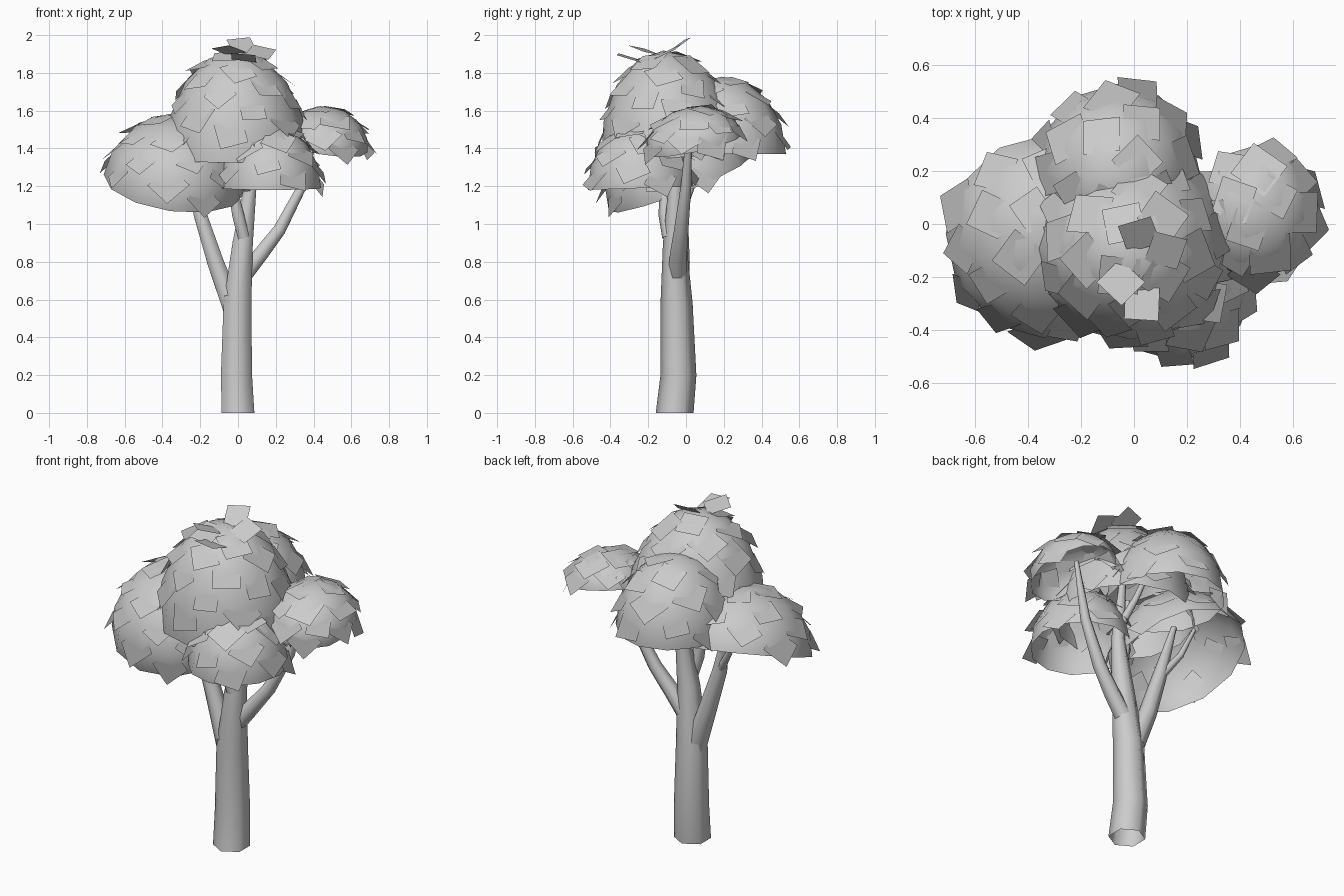
import bpy, bmesh, math, random
from mathutils import Vector, Matrix, Euler

if "Cube" in bpy.data.objects:
    bpy.data.objects.remove(bpy.data.objects["Cube"])

random.seed(4)


def finish(bm, name, normals=None):
    mesh = bpy.data.meshes.new(name)
    bm.to_mesh(mesh)
    bm.free()
    ob = bpy.data.objects.new(name, mesh)
    bpy.context.collection.objects.link(ob)
    for p in mesh.polygons:
        p.use_smooth = True
    if normals:
        mesh.normals_split_custom_set_from_vertices(normals)
    return ob


def tube(name, path, sides=6):
    """Open tapered tube through (x, y, z, radius) points."""
    bm = bmesh.new()
    pts = [Vector(p[:3]) for p in path]
    rings = []
    for i, p in enumerate(pts):
        t = pts[min(i + 1, len(pts) - 1)] - pts[max(i - 1, 0)]
        if p.z == 0:
            t = Vector((0, 0, 1))
        q = Vector((0, 0, 1)).rotation_difference(t.normalized())
        ring = []
        for k in range(sides):
            a = math.pi / 2 + math.tau * k / sides
            ring.append(bm.verts.new(p + q @ Vector((math.cos(a), math.sin(a), 0)) * path[i][3]))
        rings.append(ring)
    for a, b in zip(rings, rings[1:]):
        for k in range(sides):
            j = (k + 1) % sides
            bm.faces.new((a[k], a[j], b[j], b[k]))
    return finish(bm, name)


def card(bm, pos, normal, size, spin):
    """Square leaf card."""
    m = normal.to_track_quat('Z', 'Y').to_matrix() @ Matrix.Rotation(spin, 3, 'Z')
    h = size / 2
    bm.faces.new([bm.verts.new(pos + m @ Vector((x, y, 0)))
                  for x, y in ((-h, -h), (h, -h), (h, h), (-h, h))])


def canopy(name, center, radii, tilt, cards, segs=12, rows=4):
    """Hollow dome shell plus half-buried leaf cards shaded like the dome."""
    bm = bmesh.new()
    rot = Euler([math.radians(a) for a in tilt]).to_matrix()
    c, r = Vector(center), Vector(radii)
    normals = []

    def point(a, e):
        n = Vector((math.cos(a) * math.cos(e), math.sin(a) * math.cos(e), math.sin(e)))
        nor = rot @ Vector((n.x / r.x, n.y / r.y, n.z / r.z))
        return c + rot @ (n * r), nor.normalized()

    def vert(a, e):
        pos, nor = point(a, e)
        normals.append(nor)
        return bm.verts.new(pos)

    rings = [[vert(math.tau * k / segs, math.pi / 2 * i / rows) for k in range(segs)]
             for i in range(rows)]
    top = vert(0, math.pi / 2)
    for k in range(segs):
        j = (k + 1) % segs
        for a, b in zip(rings, rings[1:]):
            bm.faces.new((a[k], a[j], b[j], b[k]))
        bm.faces.new((rings[-1][k], rings[-1][j], top))
    # leaf cards on a golden spiral, flatter than the dome so the lower edge pokes out
    for i in range(cards):
        e = math.asin(0.08 + 0.9 * (i + 0.5) / cards)
        pos, nor = point(i * 2.39996 + 0.4, e)
        jitter = Vector([random.uniform(-0.12, 0.12) for _ in range(3)])
        lean = (nor + Vector((0, 0, random.uniform(0.3, 0.6))) + jitter).normalized()
        card(bm, pos - nor * 0.008, lean, random.uniform(0.12, 0.16), random.uniform(0, math.tau))
        normals.extend([nor] * 4)
    return finish(bm, name, normals)


# Trunk and branches
tube("trunk", [(0, -0.06, 0, 0.1), (-0.008, -0.04, 0.2, 0.095), (-0.003, -0.05, 0.58, 0.085),
               (0.025, -0.06, 0.9, 0.062), (0.065, -0.055, 1.2, 0.038), (0.05, -0.03, 1.6, 0.015)])
tube("left_branch", [(-0.03, -0.05, 0.56, 0.06), (-0.12, -0.03, 0.8, 0.05),
                     (-0.2, -0.03, 1.05, 0.04), (-0.28, 0, 1.38, 0.015)])
tube("left_twig", [(-0.2, -0.03, 1.05, 0.025), (-0.3, 0.03, 1.2, 0.018), (-0.38, 0.05, 1.38, 0.01)])
tube("right_branch", [(0.04, -0.045, 0.74, 0.05), (0.12, -0.04, 0.84, 0.045),
                      (0.22, -0.025, 0.97, 0.038), (0.34, 0.0, 1.2, 0.028), (0.42, 0.02, 1.52, 0.013)])
tube("front_branch", [(0.03, -0.09, 0.93, 0.036), (0.0, -0.11, 1.05, 0.036),
                      (-0.03, -0.11, 1.2, 0.028), (-0.04, -0.1, 1.5, 0.012)])
tube("back_branch", [(0.06, -0.045, 1.28, 0.025), (0.03, 0.05, 1.42, 0.018), (0.0, 0.15, 1.6, 0.01)])

# Foliage domes
canopy("top_foliage", (-0.01, -0.08, 1.35), (0.38, 0.37, 0.57), (4, 0, 0), 34)
canopy("left_foliage", (-0.34, -0.035, 1.21), (0.375, 0.4, 0.37), (21, 8, 0), 24)
canopy("front_foliage", (0.17, -0.24, 1.19), (0.27, 0.28, 0.34), (2, 0, 0), 20)
canopy("right_foliage", (0.46, 0.045, 1.42), (0.23, 0.26, 0.2), (12, 10, 0), 18)
canopy("back_foliage", (-0.06, 0.19, 1.37), (0.31, 0.34, 0.41), (0, 0, 0), 22)

# Upright leaves on the crown
bm = bmesh.new()
for x, y, z, s in ((0.02, -0.04, 1.945, 0.7), (0.12, -0.1, 1.91, 0.5),
                   (-0.05, -0.22, 1.92, -0.3), (0.03, -0.3, 1.88, -0.3)):
    card(bm, Vector((x, y, z)), Vector((0.1, -s, 1)).normalized(), 0.13, x * 9)
finish(bm, "crown_leaves")
